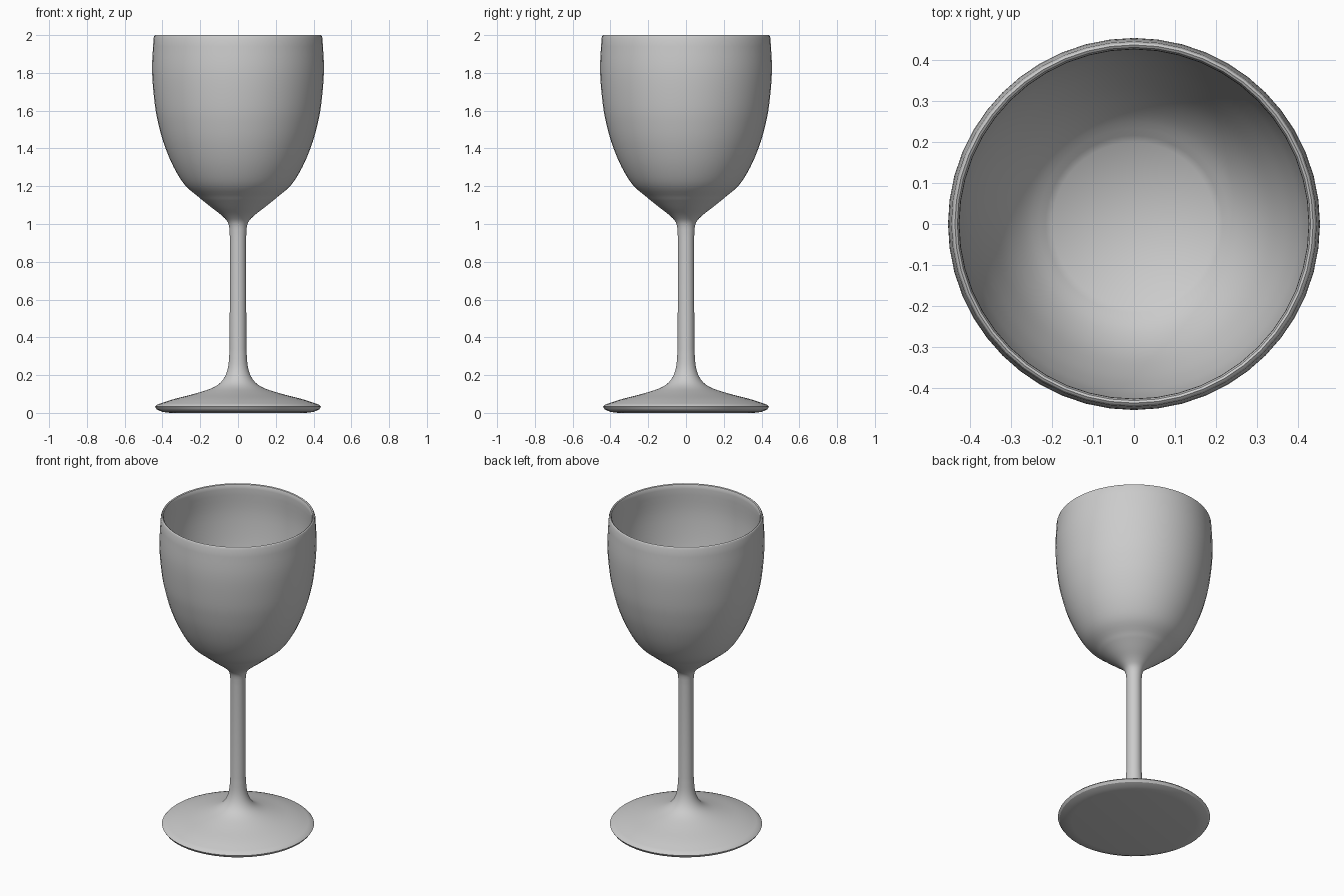
import bpy, bmesh, math
from mathutils import Vector

if "Cube" in bpy.data.objects:
    bpy.data.objects.remove(bpy.data.objects["Cube"])

SEGMENTS = 48


def smooth_curve(points, steps=4):
    """Catmull-Rom curve through the (radius, height) points."""
    p = [Vector(q) for q in points]
    p = [2 * p[0] - p[1]] + p + [2 * p[-1] - p[-2]]
    out = []
    for a, b, c, d in zip(p, p[1:], p[2:], p[3:]):
        for i in range(steps):
            t = i / steps
            out.append(0.5 * (2 * b + (c - a) * t + (2 * a - 5 * b + 4 * c - d) * t**2
                              + (3 * b - a - 3 * c + d) * t**3))
    return out + [p[-2]]


def lathe(name, profile):
    """Spin a (radius, height) profile around the z axis."""
    bm = bmesh.new()
    verts = [bm.verts.new((r, 0, z)) for r, z in profile]
    edges = [bm.edges.new(pair) for pair in zip(verts, verts[1:])]
    bmesh.ops.spin(bm, geom=verts + edges, cent=(0, 0, 0), axis=(0, 0, 1),
                   angle=math.tau, steps=SEGMENTS)
    bmesh.ops.remove_doubles(bm, verts=bm.verts, dist=1e-4)
    bmesh.ops.recalc_face_normals(bm, faces=bm.faces)
    mesh = bpy.data.meshes.new(name)
    bm.to_mesh(mesh)
    bm.free()
    obj = bpy.data.objects.new(name, mesh)
    bpy.context.collection.objects.link(obj)
    bpy.ops.object.select_all(action='DESELECT')
    obj.select_set(True)
    bpy.context.view_layer.objects.active = obj
    bpy.ops.object.shade_smooth_by_angle(angle=math.radians(30))
    return obj


# Foot: flat underside, rounded edge, then a concave slope up to the stem
underside = [(0, 0), (0.36, 0), (0.40, 0.005), (0.43, 0.018), (0.44, 0.033)]
foot = smooth_curve([(0.43, 0.043), (0.34, 0.073), (0.22, 0.104), (0.13, 0.135),
                     (0.08, 0.175), (0.053, 0.24), (0.044, 0.34)])
# Stem flaring into the base of the bowl
stem = smooth_curve([(0.043, 0.93), (0.05, 1.0), (0.08, 1.04),
                     (0.14, 1.087), (0.20, 1.135)])
# Outer bowl wall
outer = smooth_curve([(0.205, 1.14), (0.28, 1.205), (0.34, 1.30), (0.387, 1.41),
                      (0.418, 1.515), (0.44, 1.63), (0.455, 1.81), (0.447, 1.985)])
# Rounded rim and inner wall down to the shallow floor
rim = [(0.443, 1.996), (0.438, 2.0), (0.432, 1.996), (0.428, 1.985)]
inner = smooth_curve([(0.427, 1.97), (0.434, 1.81), (0.419, 1.63), (0.397, 1.515),
                      (0.366, 1.41), (0.32, 1.30), (0.265, 1.22), (0.20, 1.165)])

lathe("wine_glass", underside + foot + stem + outer + rim + inner + [(0, 1.13)])
